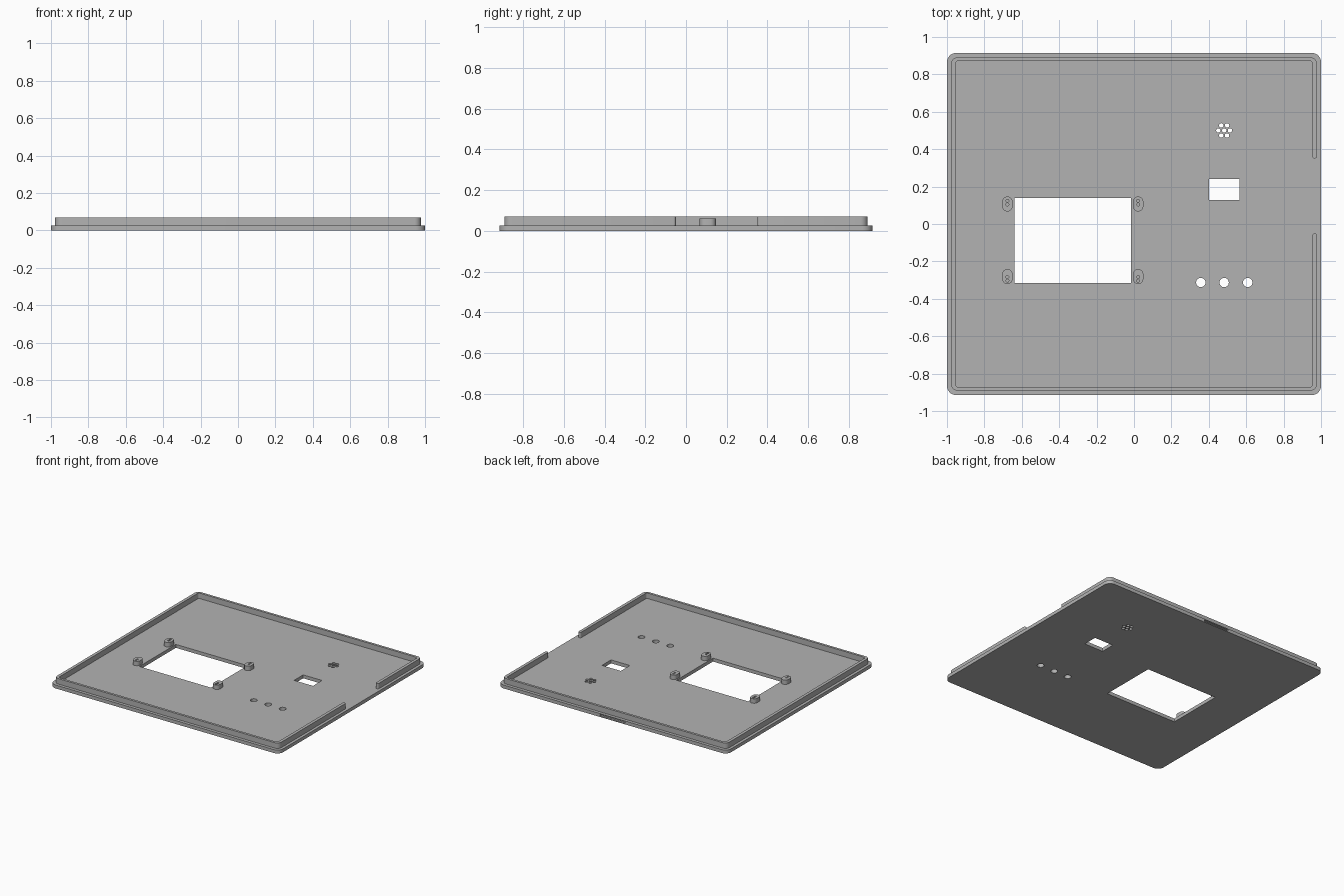
import bpy, bmesh
from math import sin, cos, pi, radians

if "Cube" in bpy.data.objects:
    bpy.data.objects.remove(bpy.data.objects["Cube"])

grey = bpy.data.materials.new("plain_grey")
grey.use_nodes = True
grey.diffuse_color = (0.45, 0.45, 0.45, 1)
grey.node_tree.nodes["Principled BSDF"].inputs["Base Color"].default_value = grey.diffuse_color

PLATE_TOP, LIP_TOP, BOSS_TOP = 0.027, 0.07, 0.062


def arc(cx, cy, r, start, end, steps):
    angles = [radians(start + (end - start) * i / steps) for i in range(steps + 1)]
    return [(cx + r * cos(a), cy + r * sin(a)) for a in angles]


def circle(cx, cy, r, steps=24):
    return arc(cx, cy, r, 0, 360, steps)[:-1]


def rect(x0, y0, x1, y1):
    return [(x0, y0), (x1, y0), (x1, y1), (x0, y1)]


def rounded(hx, hy, r):
    """Rounded rectangle, anticlockwise from the back corner on +x."""
    points = []
    for i, (sx, sy) in enumerate([(1, 1), (-1, 1), (-1, -1), (1, -1)]):
        points += arc(sx * (hx - r), sy * (hy - r), r, i * 90, i * 90 + 90, 8)
    return points


def prism(name, outlines, z0, z1):
    """Extrude an outline; any further outlines become holes."""
    bm = bmesh.new()
    for outline in outlines:
        verts = [bm.verts.new((x, y, z0)) for x, y in outline]
        for i, v in enumerate(verts):
            bm.edges.new((verts[i - 1], v))
    bmesh.ops.triangle_fill(bm, edges=bm.edges[:], use_beauty=True, normal=(0, 0, 1))
    top = bmesh.ops.extrude_face_region(bm, geom=bm.faces[:])["geom"]
    moved = [g for g in top if isinstance(g, bmesh.types.BMVert)]
    bmesh.ops.translate(bm, verts=moved, vec=(0, 0, z1 - z0))
    bmesh.ops.recalc_face_normals(bm, faces=bm.faces[:])
    mesh = bpy.data.meshes.new(name)
    bm.to_mesh(mesh)
    bm.free()
    mesh.materials.append(grey)
    obj = bpy.data.objects.new(name, mesh)
    bpy.context.collection.objects.link(obj)
    return obj


# Panel with display window, small window, button holes and sound holes
holes = [rect(-0.64, -0.315, -0.015, 0.14), rect(0.40, 0.127, 0.565, 0.24)]
holes += [circle(x, -0.313, 0.025) for x in (0.357, 0.482, 0.608)]
holes.append(circle(0.482, 0.50, 0.012, 16))
for k in range(6):
    a = k * pi / 3
    holes.append(circle(0.482 + 0.031 * cos(a), 0.50 + 0.031 * sin(a), 0.012, 16))
panel = prism("panel", [rounded(1, 0.915, 0.05)] + holes, 0, PLATE_TOP)

# Shallow slot in the back edge
cutter = prism("slot_cutter", [rect(-0.11, 0.9, 0.11, 0.95)], 0.006, 0.021)
cutter.hide_render = True
cut = panel.modifiers.new("slot", "BOOLEAN")
cut.operation = "DIFFERENCE"
cut.solver = "EXACT"
cut.object = cutter
bpy.context.view_layer.objects.active = panel
bpy.ops.object.modifier_apply(modifier=cut.name)
bpy.data.objects.remove(cutter)

# Raised lip, open on the +x side, with rounded ends
outer_x, inner_x = 0.978, 0.954
mid, r = (outer_x + inner_x) / 2, (outer_x - inner_x) / 2
outer = rounded(outer_x, 0.891, 0.035)
inner = rounded(inner_x, 0.872, 0.015)
back_end = arc(mid, 0.35 + r, r, 180, 360, 8)
front_end = arc(mid, -0.05 - r, r, 0, 180, 8)
lip = prism("lip", [back_end + outer + front_end + inner[::-1]], PLATE_TOP, LIP_TOP)

# Four mounting bosses, each with a pair of small screw holes
bosses = []
for side, x in (("right", -0.677), ("left", 0.022)):
    for end, y, hole_y in (("back", 0.107, 0.114), ("front", -0.281, -0.293)):
        body = arc(x, y + 0.012, 0.028, 0, 180, 12) + arc(x, y - 0.012, 0.028, 180, 360, 12)
        screws = [circle(x, hole_y + d, 0.008, 12) for d in (-0.01, 0.01)]
        bosses.append(prism(f"boss_{end}_{side}", [body] + screws, PLATE_TOP, BOSS_TOP))

# Smooth the rounded walls, keep the edges sharp
for obj in [panel, lip] + bosses:
    bpy.ops.object.select_all(action="DESELECT")
    obj.select_set(True)
    bpy.context.view_layer.objects.active = obj
    bpy.ops.object.shade_smooth_by_angle(angle=radians(31))
